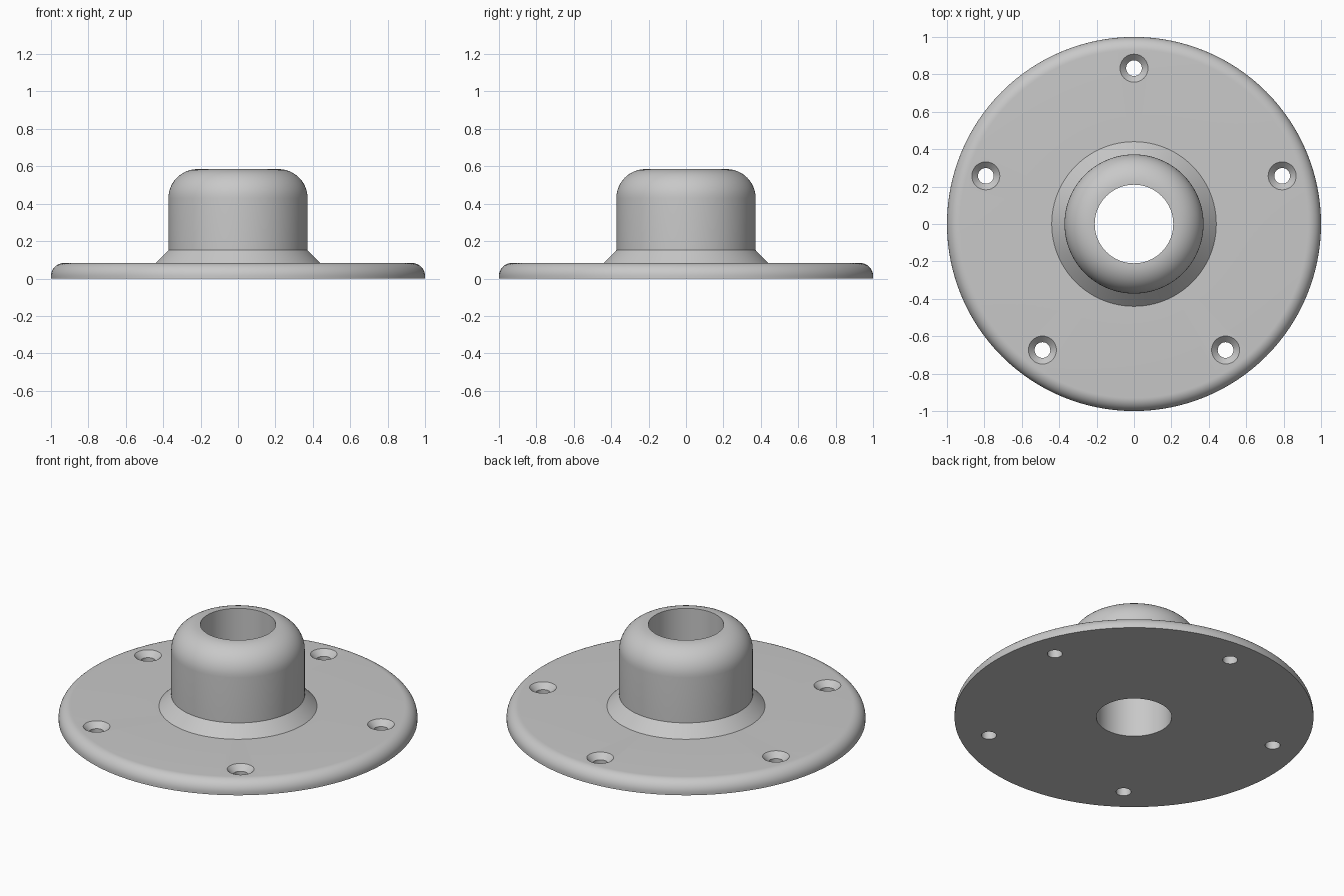
import bpy, bmesh
from math import sin, cos, pi, radians

cube = bpy.data.objects.get("Cube")
if cube:
    bpy.data.objects.remove(cube)

grey = bpy.data.materials.new("plain grey")
grey.use_nodes = True
colour = (0.58, 0.58, 0.58, 1)
grey.diffuse_color = colour
grey.node_tree.nodes["Principled BSDF"].inputs["Base Color"].default_value = colour


def arc(r, z, radius, steps=12):
    """Quarter round, from the outer side up to the top, about centre (r, z)."""
    return [(r + radius * cos(pi / 2 * i / steps), z + radius * sin(pi / 2 * i / steps))
            for i in range(steps + 1)]


def lathe(name, profile, segments, centre=(0, 0)):
    """Revolve a closed (radius, height) profile; radius 0 points become poles."""
    bm = bmesh.new()
    points = [bm.verts.new((r, 0, z)) for r, z in profile]
    edges = [bm.edges.new((a, b)) for a, b in zip(points, points[1:] + points[:1])
             if a.co.x > 0 or b.co.x > 0]
    bmesh.ops.spin(bm, geom=points + edges, cent=(0, 0, 0), axis=(0, 0, 1),
                   angle=2 * pi, steps=segments, use_duplicate=False)
    bmesh.ops.remove_doubles(bm, verts=bm.verts, dist=1e-5)
    bmesh.ops.recalc_face_normals(bm, faces=bm.faces)
    mesh = bpy.data.meshes.new(name)
    bm.to_mesh(mesh)
    bm.free()
    mesh.materials.append(grey)
    obj = bpy.data.objects.new(name, mesh)
    obj.location = (*centre, 0)
    bpy.context.collection.objects.link(obj)
    return obj


# Flange and hub with bore, chamfered foot and rounded rims
plate_top, hub_top, bore, hub = 0.083, 0.585, 0.21, 0.372
profile = [(bore, 0), (1, 0)]
profile += arc(0.93, plate_top - 0.07, 0.07)
profile += [(0.44, plate_top), (hub, 0.152)]
profile += arc(hub - 0.155, hub_top - 0.155, 0.155)
profile += [(bore, hub_top)]
flange = lathe("mounting_flange", profile, 128)

# Five countersunk screw holes
bpy.context.view_layer.objects.active = flange
flange.select_set(True)
hole_profile = [(0, -0.1), (0.042, -0.1), (0.042, 0.05), (0.075, plate_top),
                (0.075, 0.2), (0, 0.2)]
for i in range(5):
    angle = radians(90 + 72 * i)
    cutter = lathe("screw_hole_cutter", hole_profile, 32,
                   (0.833 * cos(angle), 0.833 * sin(angle)))
    cutter.hide_render = True
    cut = flange.modifiers.new("screw_hole", 'BOOLEAN')
    cut.operation = 'DIFFERENCE'
    cut.solver = 'EXACT'
    cut.object = cutter
    bpy.context.view_layer.update()
    bpy.ops.object.modifier_apply(modifier=cut.name)
    bpy.data.objects.remove(cutter)

bpy.ops.object.shade_smooth_by_angle(angle=radians(30))
